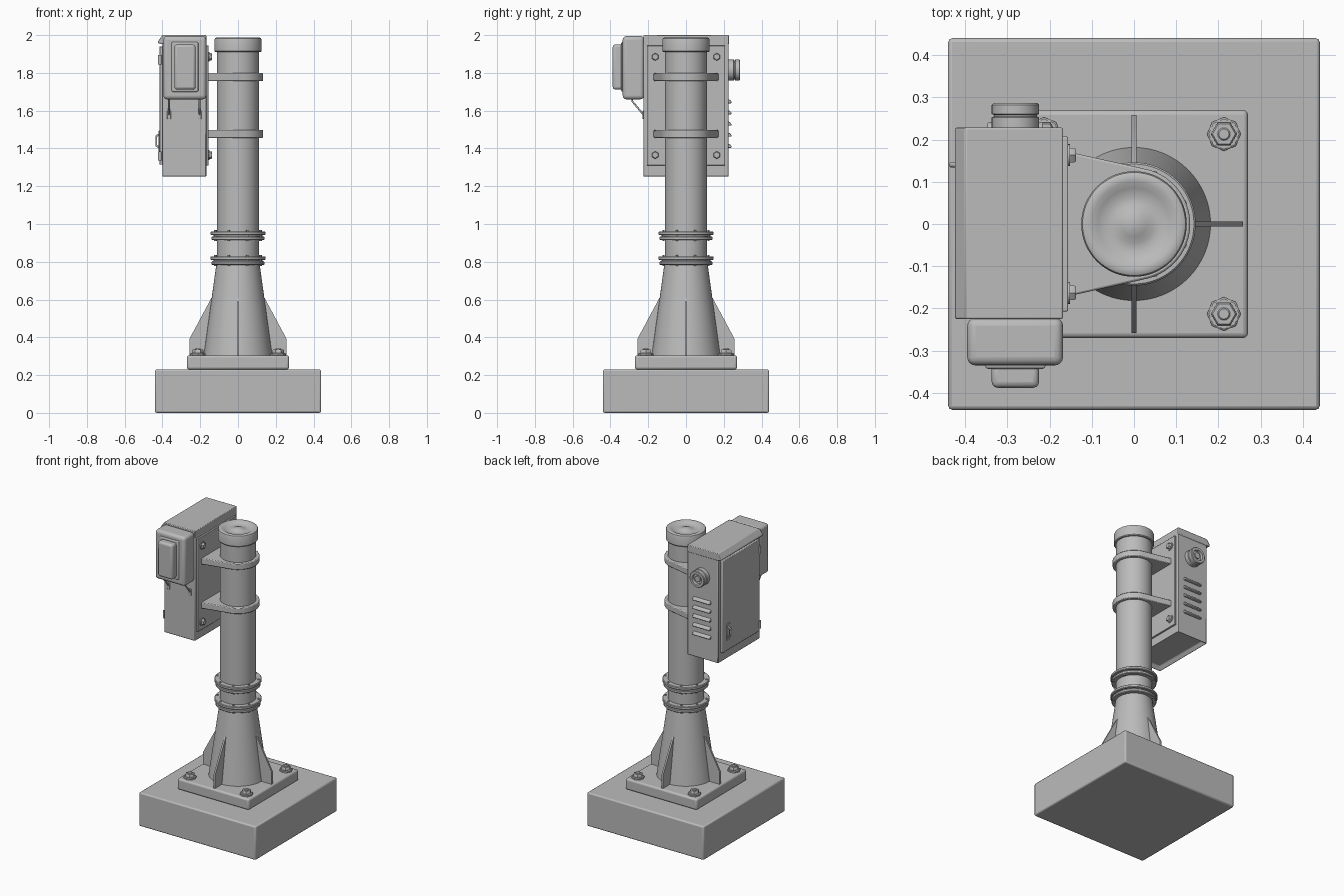
import bpy, bmesh, math
from mathutils import Vector, Matrix

if "Cube" in bpy.data.objects:
    bpy.data.objects.remove(bpy.data.objects["Cube"], do_unlink=True)

GREY = (0.5, 0.5, 0.5, 1)
metal = bpy.data.materials.new("plain grey")
metal.use_nodes = True
metal.diffuse_color = GREY
metal.node_tree.nodes["Principled BSDF"].inputs["Base Color"].default_value = GREY


def finish(name, bm, bevel=0, segments=2):
    bmesh.ops.recalc_face_normals(bm, faces=bm.faces)
    mesh = bpy.data.meshes.new(name)
    bm.to_mesh(mesh)
    bm.free()
    mesh.materials.append(metal)
    ob = bpy.data.objects.new(name, mesh)
    bpy.context.collection.objects.link(ob)
    if bevel:
        mod = ob.modifiers.new("Bevel", "BEVEL")
        mod.width, mod.segments, mod.limit_method = bevel, segments, "ANGLE"
    bpy.ops.object.select_all(action="DESELECT")
    ob.select_set(True)
    bpy.context.view_layer.objects.active = ob
    bpy.ops.object.shade_smooth_by_angle(angle=math.radians(35))
    return ob


def box_mesh(x, y, z):
    """Box from its (min, max) extents."""
    bm = bmesh.new()
    size = [b - a for a, b in (x, y, z)]
    mid = [(a + b) / 2 for a, b in (x, y, z)]
    bmesh.ops.create_cube(bm, size=1, matrix=Matrix.Translation(mid) @ Matrix.Diagonal((*size, 1)))
    return bm


def box(name, x, y, z, bevel=0.005, segments=2):
    return finish(name, box_mesh(x, y, z), bevel, segments)


def lathe(name, profile, at=(0, 0, 0), axis=(0, 0, 1), sides=64):
    """Revolve (radius, height) points about an axis."""
    bm = bmesh.new()
    turn = Matrix.Translation(at) @ Vector((0, 0, 1)).rotation_difference(Vector(axis)).to_matrix().to_4x4()
    rings = []
    for r, h in profile:
        rings.append([bm.verts.new(turn @ Vector((r * math.cos(a), r * math.sin(a), h)))
                      for a in (math.tau * i / sides for i in range(sides))])
    for low, high in zip(rings, rings[1:]):
        for i in range(sides):
            j = (i + 1) % sides
            bm.faces.new((low[i], low[j], high[j], high[i]))
    bm.faces.new(rings[0])
    bm.faces.new(rings[-1])
    return finish(name, bm)


def prism(name, points, offset, bevel=0.0):
    """Extrude a flat outline along an offset."""
    bm = bmesh.new()
    face = bm.faces.new([bm.verts.new(p) for p in points])
    new = bmesh.ops.extrude_face_region(bm, geom=[face])["geom"]
    bmesh.ops.translate(bm, verts=[v for v in new if isinstance(v, bmesh.types.BMVert)], vec=offset)
    return finish(name, bm, bevel)


def tube(name, points, radius):
    """Round rod along a path."""
    curve = bpy.data.curves.new(name, "CURVE")
    curve.dimensions = "3D"
    curve.bevel_depth, curve.bevel_resolution, curve.use_fill_caps = radius, 3, True
    spline = curve.splines.new("POLY")
    spline.points.add(len(points) - 1)
    for p, co in zip(spline.points, points):
        p.co = (*co, 1)
    curve.materials.append(metal)
    bpy.context.collection.objects.link(bpy.data.objects.new(name, curve))


# Footing and base plate
box("footing", (-.44, .44), (-.44, .44), (0, .23), .009)
box("base_plate", (-.27, .27), (-.27, .27), (.23, .305), .012, 3)

# Anchor bolts
for sx in (-1, 1):
    for sy in (-1, 1):
        spot = (sx * .213, sy * .213, .3)
        lathe("anchor_washer", [(.04, 0), (.04, .013), (.036, .016)], spot, sides=8)
        lathe("anchor_nut", [(.031, .015), (.031, .03), (.027, .035)], spot, sides=6)
        lathe("anchor_stud", [(.015, .03), (.015, .038), (.012, .041)], spot, sides=16)

# Conical foot with four gussets
lathe("conical_foot", [(.182, .3), (.18, .315), (.115, .785)])
for k in range(4):
    turn = Matrix.Rotation(k * math.pi / 2, 3, "Z")
    outline = [(.1, .3), (.258, .3), (.258, .39), (.14, .61), (.1, .61)]
    prism("gusset", [turn @ Vector((r, -.006, z)) for r, z in outline], turn @ Vector((0, .012, 0)))

# Mast, flange rings and domed cap
lathe("mast", [(.112, .78), (.112, 1.93)])
for z in (.783, .915):
    for low, r in ((0, .14), (.026, .146)):
        lathe("flange_ring", [(r - .004, z + low), (r, z + low + .004), (r, z + low + .016), (r - .004, z + low + .02)])
    lathe("flange_gasket", [(.13, z + .015), (.13, z + .03)])
    for k in range(8):
        a = math.tau * (k + .5) / 8
        lathe("flange_bolt", [(.007, 0), (.007, .058)],
              (.129 * math.cos(a), .129 * math.sin(a), z - .006), sides=6)
lathe("mast_cap", [(.121, 1.91), (.125, 1.915), (.125, 1.975), (.122, 1.983), (.115, 1.987), (.1, 1.986),
                   (.085, 1.978), (.065, 1.971), (.045, 1.973), (.03, 1.98), (.015, 1.985), (.003, 1.986)])

# Clamp brackets
for z in (1.456, 1.757):
    arc = [math.radians(-77 + 154 * i / 32) for i in range(33)]
    outline = [(.133 * math.cos(a), .133 * math.sin(a), z) for a in arc]
    outline += [(-.16, .172, z), (-.16, -.172, z)]
    prism("clamp_bracket", outline, (0, 0, .042), .005)

# Cabinet with a recessed underside
bm = box_mesh((-.4, -.168), (-.225, .225), (1.25, 1.96))
bm.normal_update()
under = [f for f in bm.faces if f.normal.z < -.9]
bmesh.ops.inset_region(bm, faces=under, thickness=.03)
bmesh.ops.translate(bm, verts=under[0].verts, vec=(0, 0, .025))
finish("cabinet", bm, .005)
lid = [(-.168, 1.952), (-.4, 1.952), (-.424, 1.957), (-.424, 1.966), (-.4, 2), (-.168, 2)]
prism("cabinet_lid", [(x, -.225, z) for x, z in lid], (0, .453, 0), .004)

# Mounting plate and its bolts
box("mounting_plate", (-.17, -.156), (-.207, .207), (1.31, 1.945), .003)
for y in (-.163, .163):
    for z in (1.365, 1.885):
        lathe("plate_washer", [(.026, 0), (.026, .006)], (-.157, y, z), (1, 0, 0), 24)
        lathe("plate_bolt", [(.02, 0), (.02, .012), (.016, .017)], (-.154, y, z), (1, 0, 0), 6)

# Door, hinges and handle
box("door", (-.416, -.398), (-.2, .2), (1.315, 1.94), .004)
for z in (1.36, 1.87):
    lathe("door_hinge", [(.01, 0), (.01, .05)], (-.414, -.2, z - .025), sides=16)
box("handle_plate", (-.42, -.412), (.122, .158), (1.385, 1.495), .003)
tube("door_handle", [(-.415, .14, 1.405), (-.433, .14, 1.415), (-.433, .14, 1.465), (-.415, .14, 1.475)], .006)

# Front housing with its raised cover
box("front_housing", (-.395, -.168), (-.335, -.222), (1.66, 1.995), .02, 4)
box("cover_step", (-.352, -.21), (-.343, -.33), (1.7, 1.963), .008, 3)
box("raised_cover", (-.337, -.225), (-.388, -.33), (1.712, 1.95), .014, 3)
for x in (-.365, -.203):
    tube("housing_stay", [(x, -.285, 1.67), (x, -.285, 1.65), (x, -.222, 1.575)], .005)
    box("stay_foot", (x - .01, x + .01), (-.23, -.222), (1.555, 1.6), .003)

# Rear connector
lathe("connector", [(.056, 0), (.056, .028), (.051, .031), (.051, .034), (.056, .037), (.056, .058),
                    (.052, .062), (.036, .062), (.034, .045), (.02, .045), (.02, .055), (.004, .055)],
      (-.281, .224, 1.815), (0, 1, 0), 40)

# Ventilation louvres
for k in range(5):
    z = 1.403 + k * .059
    hood = [(.222, z + .022), (.234, z + .018), (.242, z + .006), (.24, z), (.222, z)]
    prism("louvre", [(-.347, y, h) for y, h in hood], (.132, 0, 0), .004)
